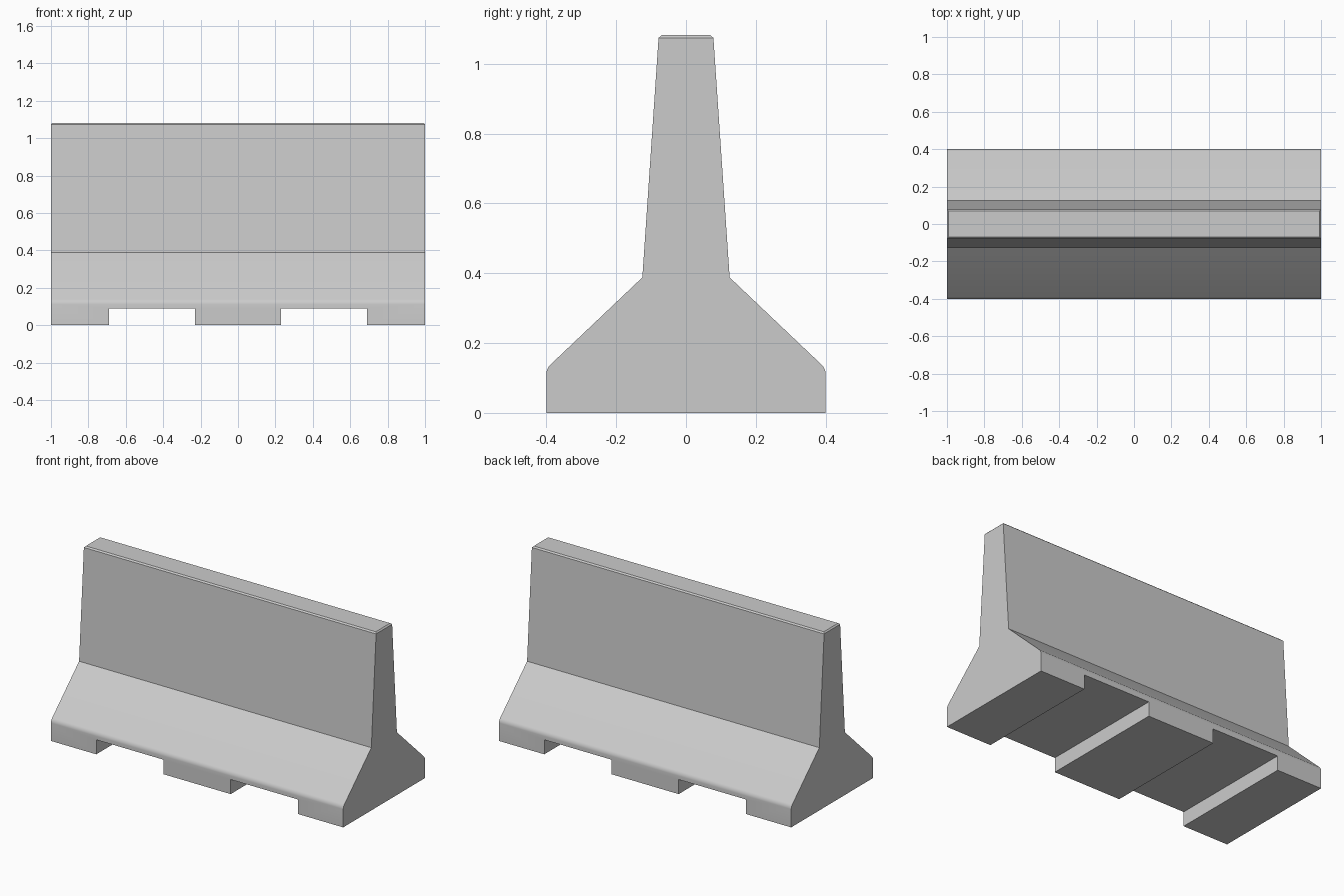
import bpy, bmesh, math

if "Cube" in bpy.data.objects:
    bpy.data.objects.remove(bpy.data.objects["Cube"])

HALF_LEN = 1.0
TOP = 1.082
# half cross-section (y, z), from the base up to the top edge
HALF = [(0.4, 0.0), (0.4, 0.127), (0.125, 0.388), (0.078, TOP)]


def finish(bm, name):
    bmesh.ops.recalc_face_normals(bm, faces=bm.faces)
    mesh = bpy.data.meshes.new(name)
    bm.to_mesh(mesh)
    bm.free()
    ob = bpy.data.objects.new(name, mesh)
    bpy.context.collection.objects.link(ob)
    return ob


def bevel(bm, test, offset, segments):
    edges = [e for e in bm.edges if all(test(v.co) for v in e.verts)]
    bmesh.ops.bevel(bm, geom=edges, offset=offset, segments=segments,
                    profile=0.5, affect='EDGES')


# barrier body: mirrored profile extruded along x
bm = bmesh.new()
outline = HALF + [(-y, z) for y, z in reversed(HALF)]
end = bm.faces.new([bm.verts.new((-HALF_LEN, y, z)) for y, z in outline])
ext = bmesh.ops.extrude_face_region(bm, geom=[end])
moved = [g for g in ext["geom"] if isinstance(g, bmesh.types.BMVert)]
bmesh.ops.translate(bm, verts=moved, vec=(2 * HALF_LEN, 0, 0))
bmesh.ops.recalc_face_normals(bm, faces=bm.faces)

# chamfer all round the top, rounded long shoulders on the foot
bevel(bm, lambda c: c.z > TOP - 1e-4, 0.008, 1)
shoulders = [e for e in bm.edges
             if all(abs(v.co.z - 0.127) < 1e-4 for v in e.verts)
             and e.calc_length() > 1.5]
bmesh.ops.bevel(bm, geom=shoulders, offset=0.015, segments=4,
                profile=0.5, affect='EDGES')
barrier = finish(bm, "concrete_barrier")

# lifting slots cut through the base
bm = bmesh.new()
for side in (-1, 1):
    slot = bmesh.ops.create_cube(bm, size=1.0)["verts"]
    bmesh.ops.scale(bm, verts=slot, vec=(0.46, 1.2, 0.18))
    bmesh.ops.translate(bm, verts=slot, vec=(side * 0.46, 0, 0))
cutter = finish(bm, "slot_cutter")
cutter.hide_render = True

cut = barrier.modifiers.new("slots", 'BOOLEAN')
cut.operation = 'DIFFERENCE'
cut.solver = 'EXACT'
cut.object = cutter

bpy.context.view_layer.objects.active = barrier
barrier.select_set(True)
bpy.ops.object.modifier_apply(modifier=cut.name)
bpy.data.objects.remove(cutter)
bpy.ops.object.shade_smooth_by_angle(angle=math.radians(25))
